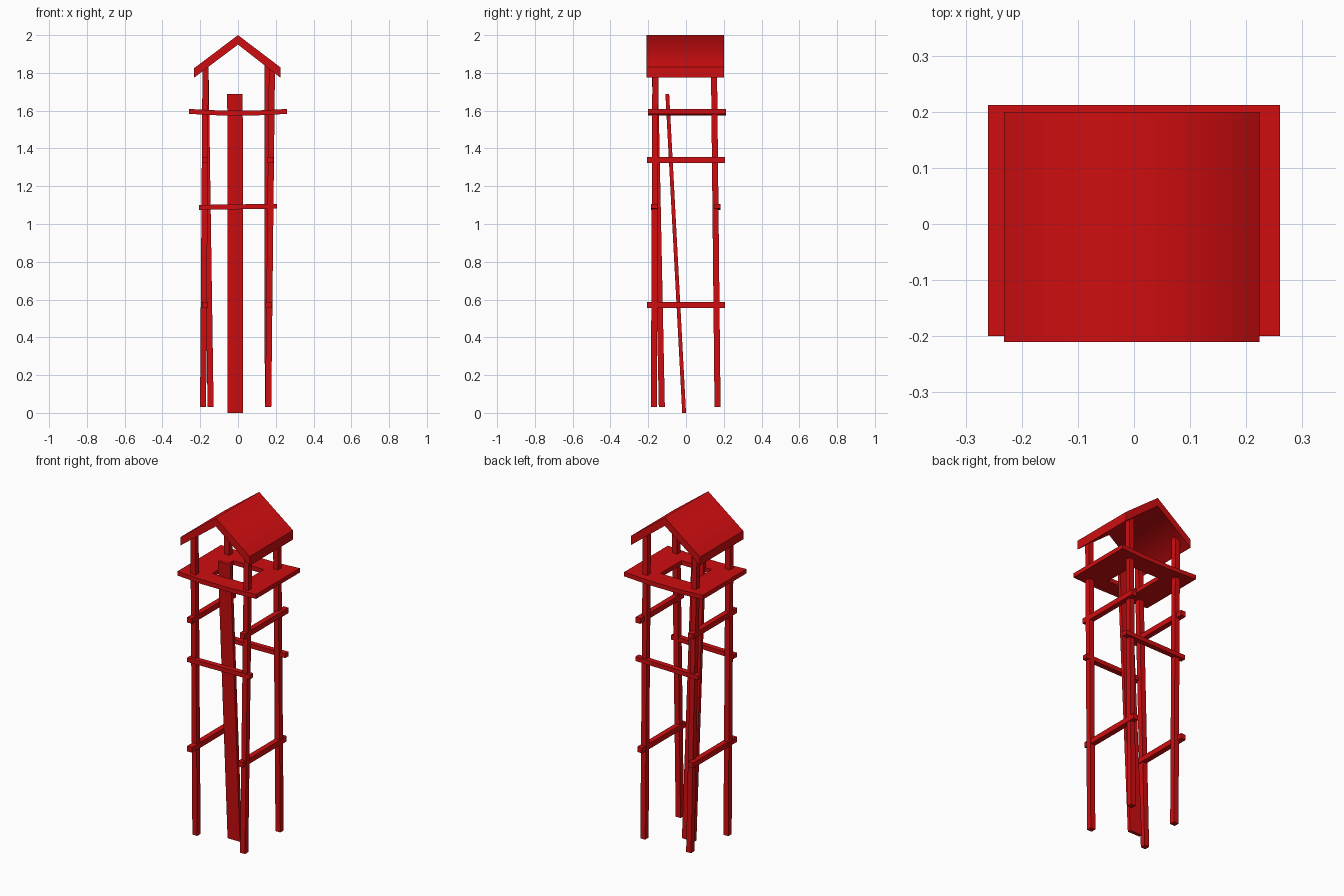
import bpy
import bmesh
from mathutils import Vector

cube = bpy.data.objects.get("Cube")
if cube:
    bpy.data.objects.remove(cube, do_unlink=True)

red = bpy.data.materials.new("painted_red")
red.use_nodes = True
RED = (0.62, 0.004, 0.005, 1)
red.diffuse_color = RED
red.node_tree.nodes["Principled BSDF"].inputs["Base Color"].default_value = RED


def finish(name, bm):
    bmesh.ops.recalc_face_normals(bm, faces=bm.faces)
    mesh = bpy.data.meshes.new(name)
    bm.to_mesh(mesh)
    bm.free()
    mesh.materials.append(red)
    obj = bpy.data.objects.new(name, mesh)
    bpy.context.collection.objects.link(obj)
    return obj


def extrude(bm, faces, offset):
    """Thicken faces along an offset vector, keeping the starting side."""
    res = bmesh.ops.extrude_face_region(bm, geom=faces, use_keep_orig=True)
    verts = [g for g in res["geom"] if isinstance(g, bmesh.types.BMVert)]
    bmesh.ops.translate(bm, verts=verts, vec=offset)


def beam(name, start, end, u, v):
    """Straight timber between two points; u and v are half-size vectors."""
    bm = bmesh.new()
    start, end, u, v = map(Vector, (start, end, u, v))
    face = bm.faces.new([bm.verts.new(start + a * u + b * v)
                         for a, b in ((-1, -1), (1, -1), (1, 1), (-1, 1))])
    extrude(bm, [face], end - start)
    return finish(name, bm)


T = 0.016  # half thickness of the timbers
X, Y, Z = (T, 0, 0), (0, T, 0), (0, 0, T)

# Crooked legs: foot and head positions
legs = {
    "front_right_leg": ((-0.185, -0.128), (-0.172, -0.165)),
    "front_left_leg": ((0.16, -0.17), (0.18, -0.162)),
    "back_right_leg": ((-0.145, 0.167), (-0.172, 0.148)),
    "back_left_leg": ((0.158, 0.167), (0.155, 0.148)),
}
for name, (foot, head) in legs.items():
    beam(name, (*foot, 0.03), (*head, 1.84), X, Y)

# Side rails, then front and back rails
for level, z, left_x in (("lower", 0.57, 0.161), ("upper", 1.34, 0.173)):
    for side, x in (("left", left_x), ("right", -0.175)):
        beam(f"{level}_{side}_rail", (x, -0.207, z), (x, 0.207, z), X, Z)
for side, y in (("front", -0.168), ("back", 0.167)):
    beam(f"{side}_rail", (-0.207, y, 1.088), (0.207, y, 1.094), Y, (0, 0, 0.013))

# Leaning board that climbs through the floor opening
beam("climbing_board", (-0.014, -0.01, 0), (-0.016, -0.099, 1.687),
     (0.041, 0, 0), (0, 0.01, 0))

# Sagging floor with a square opening
bm = bmesh.new()
xs, ys = (-0.26, -0.1, 0.1, 0.26), (-0.2, -0.1, 0.1, 0.212)
grid = [[bm.verts.new((x, y, 1.583 if abs(x) > 0.2 else 1.575)) for y in ys]
        for x in xs]
cells = [bm.faces.new((grid[i][j], grid[i + 1][j], grid[i + 1][j + 1], grid[i][j + 1]))
         for i in range(3) for j in range(3) if (i, j) != (1, 1)]
extrude(bm, cells, (0, 0, 0.026))
finish("floor", bm)

# Gabled roof, shaded softly across the ridge only
bm = bmesh.new()
profile = ((-0.232, 1.825), (0, 2.0), (0.224, 1.83),
           (0.224, 1.775), (0, 1.95), (-0.232, 1.775))
gable = bm.faces.new([bm.verts.new((x, -0.21, z)) for x, z in profile])
extrude(bm, [gable], (0, 0.41, 0))
for face in bm.faces:
    face.smooth = True
for edge in bm.edges:
    edge.smooth = all(abs(v.co.x) < 0.01 for v in edge.verts)
finish("roof", bm)
